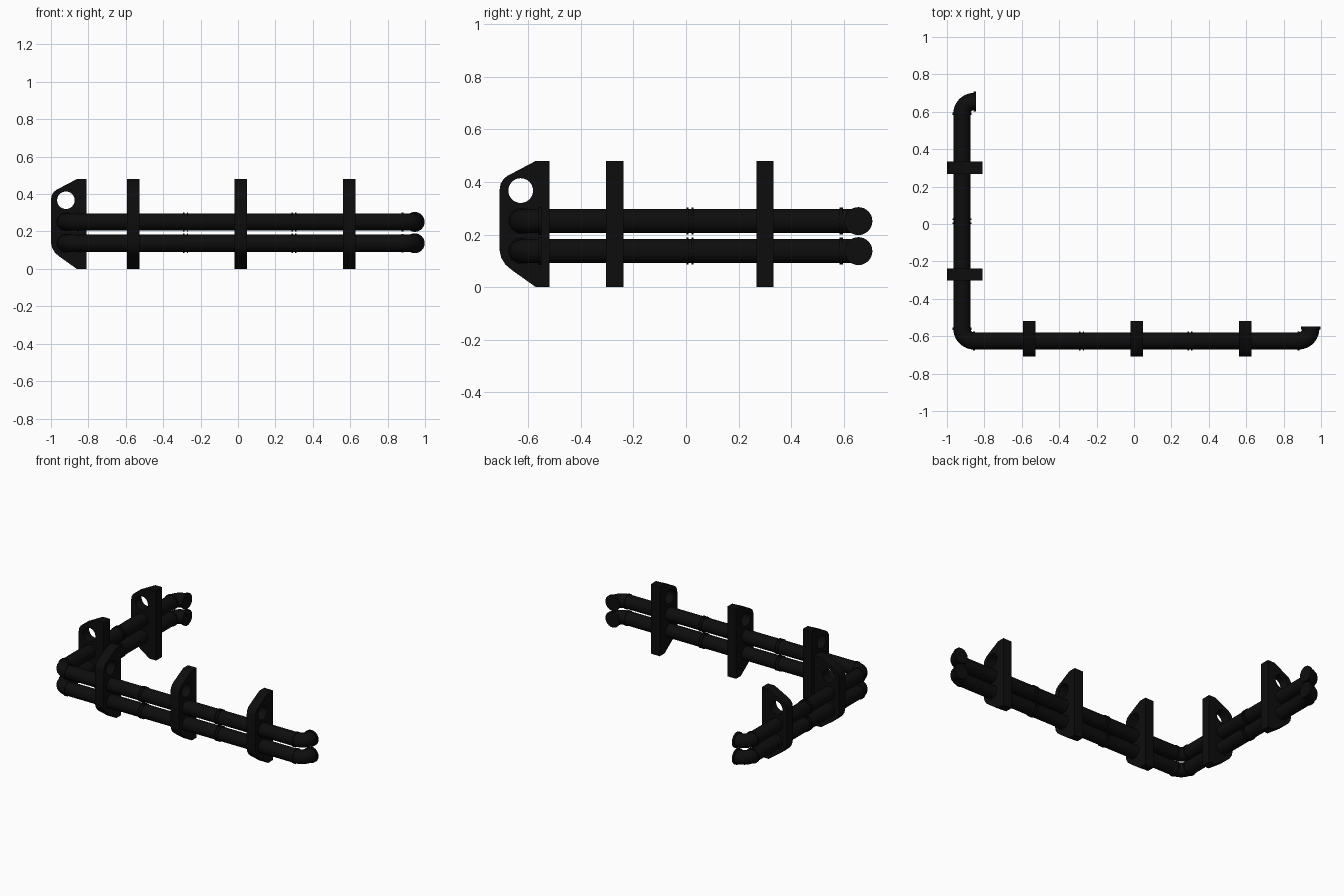
import bpy
from math import sin, cos, pi, radians

if "Cube" in bpy.data.objects:
    bpy.data.objects.remove(bpy.data.objects["Cube"])

PX, PY = -0.92, -0.625        # pipe centre lines
R, BEND = 0.046, 0.065        # pipe radius, elbow radius
HEIGHTS = {"lower": 0.137, "upper": 0.251}
SPARE_Z = 0.367               # empty third slot

mat = bpy.data.materials.new("black")
mat.diffuse_color = (0.004, 0.004, 0.004, 1)
mat.use_nodes = True
mat.node_tree.nodes["Principled BSDF"].inputs["Base Color"].default_value = mat.diffuse_color


def curve_mesh(name, splines, dims, loc=(0, 0, 0), rot=(0, 0, 0), **settings):
    """Poly curve turned into a mesh; splines are (points, closed)."""
    cu = bpy.data.curves.new(name, 'CURVE')
    cu.dimensions = dims
    for key, value in settings.items():
        setattr(cu, key, value)
    for pts, closed in splines:
        sp = cu.splines.new('POLY')
        sp.points.add(len(pts) - 1)
        for p, co in zip(sp.points, pts):
            p.co = (*co, 1)
        sp.use_cyclic_u = closed
    ob = bpy.data.objects.new(name, cu)
    bpy.context.collection.objects.link(ob)
    ob.location, ob.rotation_euler = loc, rot
    finish(ob, convert=True)
    return ob


def finish(ob, convert=False):
    bpy.ops.object.select_all(action='DESELECT')
    ob.select_set(True)
    bpy.context.view_layer.objects.active = ob
    if convert:
        bpy.ops.object.convert(target='MESH')
    ob = bpy.context.object
    ob.data.materials.clear()
    ob.data.materials.append(mat)
    bpy.ops.object.shade_smooth_by_angle(angle=radians(30))


def ring(name, x, y, z, axis, radius, depth):
    rot = (0, pi / 2, 0) if axis == 'x' else (pi / 2, 0, 0)
    bpy.ops.mesh.primitive_cylinder_add(vertices=32, radius=radius, depth=depth,
                                        location=(x, y, z), rotation=rot)
    ob = bpy.context.object
    ob.name = name
    finish(ob)


def arc(cx, cy, a0, a1, z, n=12):
    return [(cx + BEND * cos(radians(a0 + (a1 - a0) * i / n)),
             cy + BEND * sin(radians(a0 + (a1 - a0) * i / n)), z) for i in range(n + 1)]


# pipes with elbows at both ends and the corner
X0, X1, Y0, Y1 = PX + BEND, 0.88, PY + BEND, 0.59
for level, z in HEIGHTS.items():
    path = (arc(X0, Y1, 90, 180, z) + arc(X0, Y0, 180, 270, z)
            + arc(X1, Y0, 270, 360, z))
    curve_mesh(level + "_pipe", [(path, False)], '3D', bevel_depth=R,
               bevel_resolution=6, use_fill_caps=True)
    # end flanges
    ring(level + "_end_flange", X1 + BEND, Y0 + 0.004, z, 'y', 0.053, 0.014)
    ring(level + "_end_flange", X0 + 0.004, Y1 + BEND, z, 'x', 0.053, 0.014)
    # elbow collars
    for x in (X0, X1):
        ring(level + "_elbow_collar", x, PY, z, 'x', 0.050, 0.012)
    for y in (Y0, Y1):
        ring(level + "_elbow_collar", PX, y, z, 'y', 0.051, 0.012)
    # twin joint rings along the straight runs
    for d in (-0.01, 0.01):
        for x in (-0.28, 0.30):
            ring(level + "_joint_ring", x + d, PY, z, 'x', 0.051, 0.008)
        ring(level + "_joint_ring", PX, 0.015 + d, z, 'y', 0.051, 0.008)

# brackets: side outline with three round slots, extruded
outline = [(.19, 0), (.138, 0), (.045, .066), (.022, .086), (.006, .112), (0, .14),
           (0, .37), (.004, .393), (.015, .411), (.03, .423), (.138, .48), (.19, .48)]


def bracket(name, loc, rot):
    splines = [([(u, v, 0) for u, v in outline], True)]
    for z in (*HEIGHTS.values(), SPARE_Z):
        splines.append(([(0.08 + 0.047 * cos(2 * pi * i / 32),
                          z + 0.047 * sin(2 * pi * i / 32), 0) for i in range(32)], True))
    curve_mesh(name, splines, '2D', loc, rot, extrude=0.033, fill_mode='BOTH')


for x in (-0.56, 0.015, 0.595):
    bracket("front_bracket", (x, -0.708, 0), (pi / 2, 0, pi / 2))
for y in (-0.27, 0.30):
    bracket("side_bracket", (-1.0, y, 0), (pi / 2, 0, 0))
